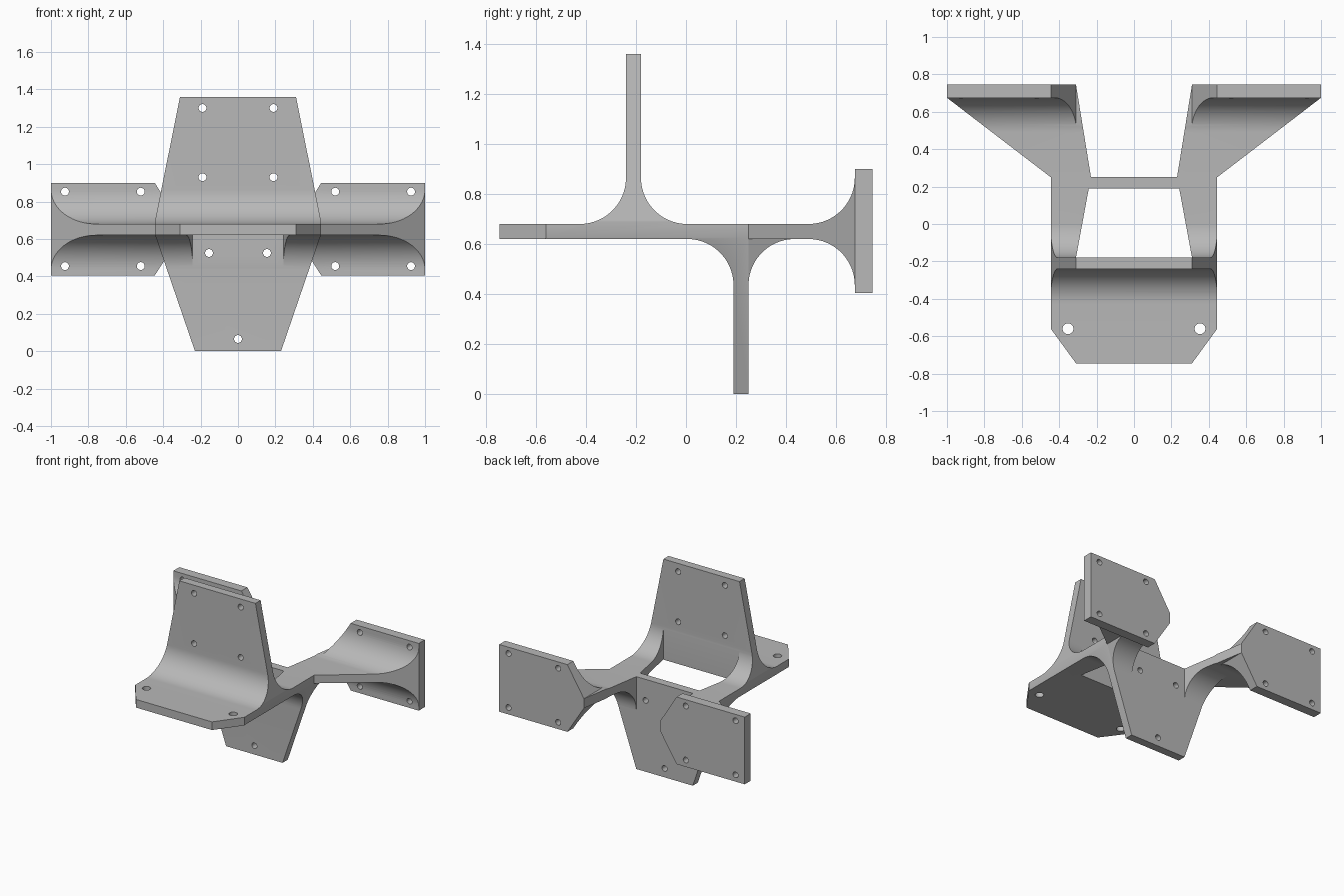
import bpy, bmesh
from math import sin, cos, radians
from mathutils import Matrix, Vector

cube = bpy.data.objects.get("Cube")
if cube:
    bpy.data.objects.remove(cube, do_unlink=True)

grey = bpy.data.materials.new("plain grey")
grey.use_nodes = True
COLOUR = (0.48, 0.48, 0.48, 1)
grey.diffuse_color = COLOUR
grey.node_tree.nodes["Principled BSDF"].inputs["Base Color"].default_value = COLOUR

R = 0.185  # fillet radius shared by every joint


def arc(u, v, start, end, r=R, steps=20):
    angles = [radians(start + (end - start) * i / steps) for i in range(steps + 1)]
    return [(u + r * cos(a), v + r * sin(a)) for a in angles]


def prism(name, points, axis, lo=-2, hi=2):
    """Extrude a flat outline along x, y or z."""
    place = {"x": lambda u, v, w: (w, u, v),
             "y": lambda u, v, w: (u, w, v),
             "z": lambda u, v, w: (u, v, w)}[axis]
    bm = bmesh.new()
    face = bm.faces.new([bm.verts.new(place(u, v, lo)) for u, v in points])
    grown = bmesh.ops.extrude_face_region(bm, geom=[face])["geom"]
    shift = Vector(place(0, 0, hi - lo))
    bmesh.ops.translate(bm, vec=shift, verts=[g for g in grown if isinstance(g, bmesh.types.BMVert)])
    bmesh.ops.recalc_face_normals(bm, faces=bm.faces)
    mesh = bpy.data.meshes.new(name)
    bm.to_mesh(mesh)
    bm.free()
    mesh.materials.append(grey)
    obj = bpy.data.objects.new(name, mesh)
    bpy.context.collection.objects.link(obj)
    return obj


def carve(obj, operation, cutters):
    """Apply boolean cutters to an object and remove them."""
    for cutter in cutters:
        cutter.hide_render = True
        mod = obj.modifiers.new("cut", "BOOLEAN")
        mod.operation, mod.solver, mod.object = operation, "EXACT", cutter
    graph = bpy.context.evaluated_depsgraph_get()
    graph.update()
    mesh = bpy.data.meshes.new_from_object(obj.evaluated_get(graph))
    obj.modifiers.clear()
    obj.data = mesh
    for cutter in cutters:
        bpy.data.objects.remove(cutter, do_unlink=True)


def bore(spots, axis, lo, hi, r=0.021):
    return [prism("drill", arc(u, v, 0, 345, r, 23), axis, lo, hi) for u, v in spots]


def mirrored(half):
    """Mirror an outline drawn on +x, given from one end to the other."""
    return half + [(-u, v) for u, v in reversed(half)]


def mirror_copy(obj, name):
    mesh = obj.data.copy()
    mesh.transform(Matrix.Scale(-1, 4, (1, 0, 0)))
    mesh.flip_normals()
    copy = bpy.data.objects.new(name, mesh)
    bpy.context.collection.objects.link(copy)
    return copy


def front_outline():
    return prism("front_outline", mirrored([(0.23, 0), (0.453, 0.65), (0.31, 1.36)]), "y")


def arm_plan():
    return prism("arm_plan", [(0.23, 0.25), (0.445, 0.25), (1, 0.675), (1, 0.8), (0.319, 0.8)], "z")


# Main body: shelf with an upright plate and a hanging plate
body = prism("main_bracket", [(-0.8, 0.62), *arc(0.005, 0.435, 90, 0),
                              (0.19, -0.2), (0.25, -0.2), (0.25, 0.68),
                              *arc(0.005, 0.865, 270, 180), (-0.18, 1.6), (-0.24, 1.6),
                              *arc(-0.425, 0.865, 0, -90), (-0.8, 0.68)], "x")
body_plan = prism("body_plan", mirrored([(0.31, -0.745), (0.445, -0.56), (0.445, 0.5)]), "z")
carve(body, "INTERSECT", [body_plan, front_outline()])

# Central window and bolt holes
window = prism("window", mirrored([(0.31, -0.179), (0.242, 0.189)]), "z")
carve(body, "DIFFERENCE", [window])
upright_holes = [(s * 0.19, z) for s in (-1, 1) for z in (0.93, 1.3)]
hanging_holes = [(-0.155, 0.525), (0.155, 0.525), (0, 0.065)]
shelf_holes = [(-0.353, -0.56), (0.353, -0.56)]
carve(body, "DIFFERENCE", bore(upright_holes, "y", -0.5, 0)
      + bore(hanging_holes, "y", 0.1, 0.4) + bore(shelf_holes, "z", 0.5, 0.8, 0.029))

# Rear arms with bevelled end plates
arm = prism("left_arm", [(0.1, 0.62), *arc(0.49, 0.435, 90, 0),
                         (0.675, 0.2), (0.745, 0.2), (0.745, 1.1), (0.675, 1.1),
                         *arc(0.49, 0.865, 0, -90), (0.1, 0.68)], "x")
end_plate = prism("end_outline", [(0.445, 0.405), (1.2, 0.405), (1.2, 0.9), (0.445, 0.9),
                                  (0.31, 0.685), (0.1, 0.685), (0.1, 0.615), (0.31, 0.615)], "y")
carve(arm, "INTERSECT", [arm_plan(), end_plate])
arm_holes = [(x, z) for x in (0.52, 0.925) for z in (0.455, 0.853)]
carve(arm, "DIFFERENCE", bore(arm_holes, "y", 0.5, 0.9))

# Fillets behind the hanging plate, under each arm
gusset = prism("left_gusset", [(0.22, 0.645), (0.22, 0.435),
                               *arc(0.435, 0.435, 180, 90), (0.435, 0.645)], "x")
carve(gusset, "INTERSECT", [arm_plan(), front_outline()])

parts = [body, arm, gusset, mirror_copy(arm, "right_arm"), mirror_copy(gusset, "right_gusset")]

# Smooth fillets, crisp edges
bpy.ops.object.select_all(action="DESELECT")
for part in parts:
    part.select_set(True)
bpy.context.view_layer.objects.active = body
bpy.ops.object.shade_smooth_by_angle(angle=radians(30))
